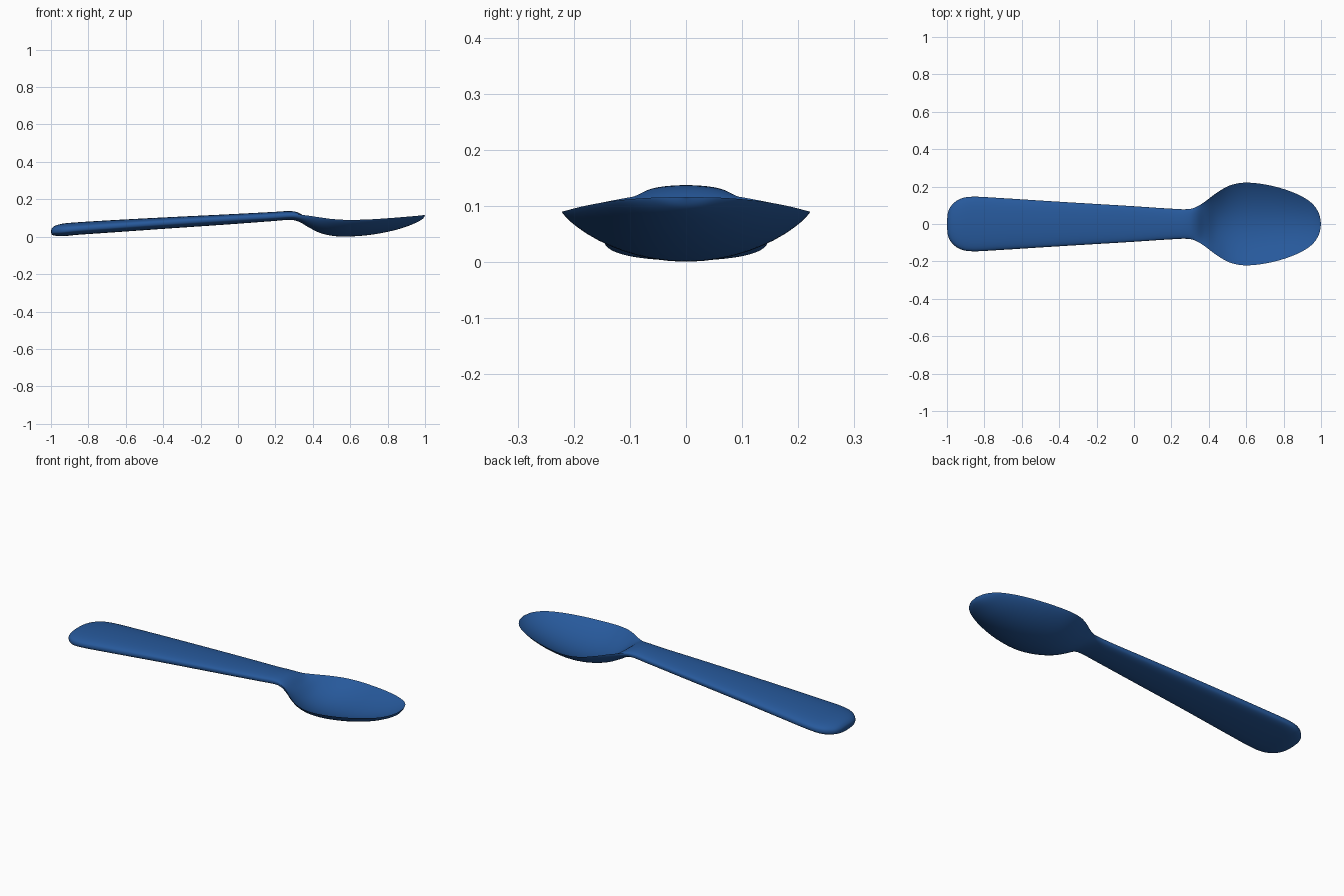
import bpy, bmesh, math

# Stations along the spoon:
# x, half width, rim z, top centre z, bottom centre z, top fullness, bottom fullness
STATIONS = [
    (-1.00, 0.00, 0.028, 0.028, 0.028, 0.7, 0.7),
    (-0.995, 0.06, 0.028, 0.045, 0.012, 0.7, 0.7),
    (-0.975, 0.10, 0.030, 0.060, 0.005, 0.7, 0.7),
    (-0.93, 0.134, 0.034, 0.071, 0.003, 0.7, 0.7),
    (-0.86, 0.146, 0.040, 0.077, 0.010, 0.7, 0.7),
    (-0.70, 0.138, 0.052, 0.087, 0.021, 0.7, 0.7),
    (-0.40, 0.119, 0.074, 0.103, 0.042, 0.7, 0.7),
    (-0.05, 0.098, 0.096, 0.120, 0.066, 0.7, 0.7),
    (0.18, 0.083, 0.108, 0.132, 0.083, 0.7, 0.7),
    (0.28, 0.079, 0.115, 0.137, 0.090, 0.7, 0.7),
    (0.33, 0.090, 0.117, 0.125, 0.078, 0.9, 0.8),
    (0.38, 0.120, 0.112, 0.088, 0.049, 1.5, 1.1),
    (0.44, 0.165, 0.103, 0.048, 0.020, 1.9, 1.4),
    (0.51, 0.205, 0.094, 0.025, 0.004, 2.0, 1.6),
    (0.59, 0.221, 0.090, 0.018, 0.001, 2.0, 1.6),
    (0.69, 0.213, 0.092, 0.024, 0.008, 2.0, 1.6),
    (0.79, 0.190, 0.098, 0.040, 0.024, 2.0, 1.6),
    (0.88, 0.156, 0.105, 0.062, 0.047, 2.0, 1.6),
    (0.95, 0.112, 0.111, 0.087, 0.074, 2.0, 1.6),
    (0.988, 0.058, 0.115, 0.106, 0.096, 2.0, 1.6),
    (1.00, 0.00, 0.116, 0.116, 0.116, 2.0, 1.6),
]
STEPS, HALF = 6, 24


def spline(a, b, c, d, t):
    return 0.5 * (2 * b + (c - a) * t + (2 * a - 5 * b + 4 * c - d) * t * t
                  + (3 * b - a - 3 * c + d) * t ** 3)


def section(x, w, rim, top, bottom, p_top, p_bottom):
    ring = []
    for k in range(2 * HALF):
        a = math.pi * k / HALF
        s = abs(math.sin(a))
        if k % HALF == 0:
            z = rim
        elif k < HALF:
            z = rim + (top - rim) * s ** p_top
        else:
            z = rim + (bottom - rim) * s ** p_bottom
        ring.append((x, w * math.cos(a), z))
    return ring


# Smooth the stations into closely spaced sections
rows = []
last = len(STATIONS) - 1
for i in range(last):
    quad = [STATIONS[min(max(i + o, 0), last)] for o in (-1, 0, 1, 2)]
    for j in range(STEPS):
        rows.append([spline(*v, j / STEPS) for v in zip(*quad)])
rows.append(STATIONS[-1])

# Loft the spoon
bm = bmesh.new()
rings = [[bm.verts.new(p) for p in section(*r)] for r in rows]
n = 2 * HALF
for r0, r1 in zip(rings, rings[1:]):
    for k in range(n):
        bm.faces.new((r0[k], r0[(k + 1) % n], r1[(k + 1) % n], r1[k]))
bmesh.ops.remove_doubles(bm, verts=bm.verts[:], dist=1e-5)
bmesh.ops.recalc_face_normals(bm, faces=bm.faces[:])
mesh = bpy.data.meshes.new("spoon")
bm.to_mesh(mesh)
bm.free()
spoon = bpy.data.objects.new("spoon", mesh)
bpy.context.collection.objects.link(spoon)

# Blue plastic, smooth with a crisp bowl rim
blue = bpy.data.materials.new("blue_plastic")
blue.diffuse_color = (0.02, 0.1, 0.33, 1)
mesh.materials.append(blue)
bpy.context.view_layer.objects.active = spoon
spoon.select_set(True)
bpy.ops.object.shade_smooth_by_angle(angle=math.radians(50))
